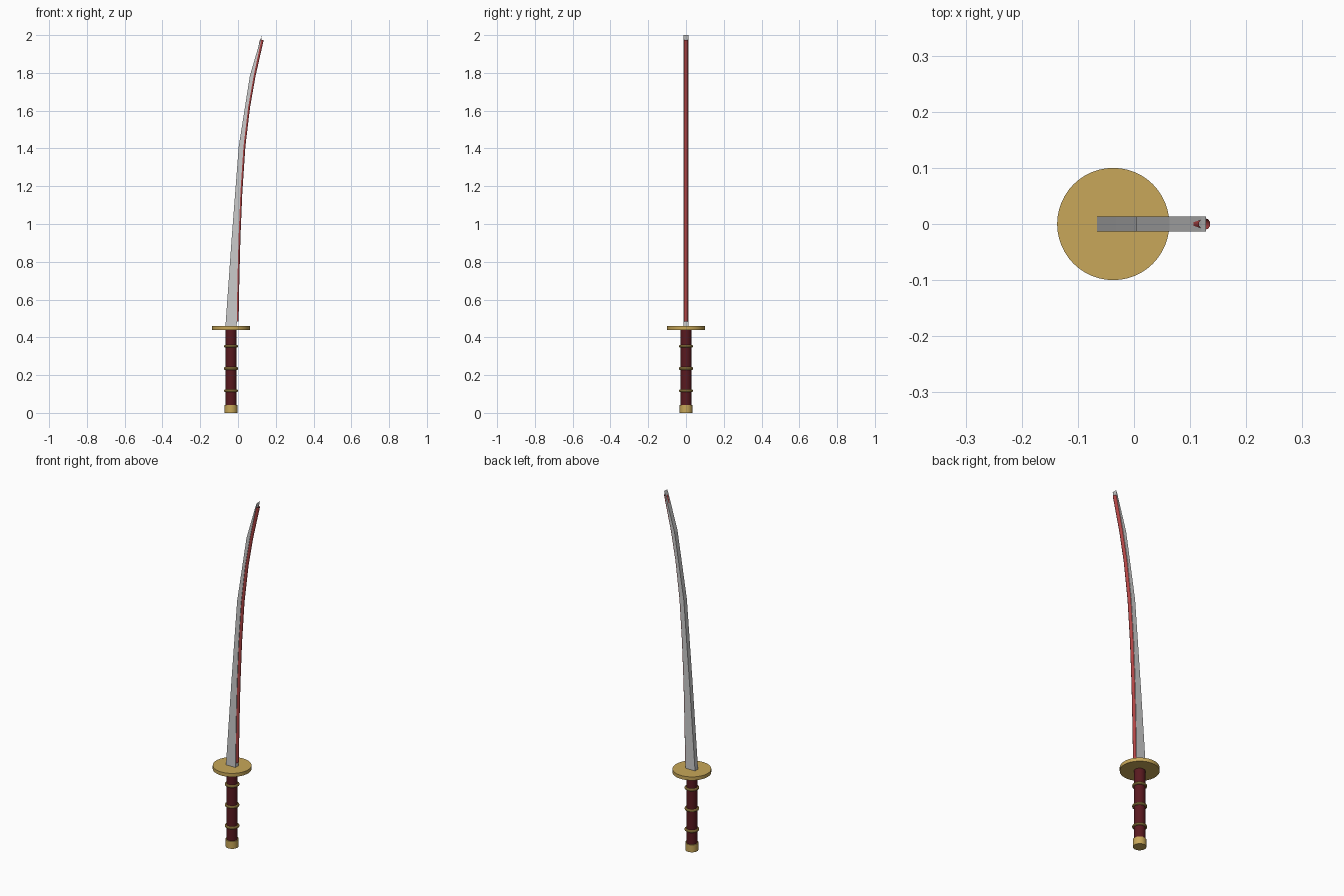
import bpy, bmesh, math

if "Cube" in bpy.data.objects:
    bpy.data.objects.remove(bpy.data.objects["Cube"])

HX = -0.037  # hilt axis


def material(name, col):
    m = bpy.data.materials.new(name)
    m.diffuse_color = (*col, 1)
    m.use_nodes = True
    m.node_tree.nodes["Principled BSDF"].inputs["Base Color"].default_value = m.diffuse_color
    return m


gold = material("gold", (0.58, 0.39, 0.10))
wrap = material("dark_red", (0.10, 0.010, 0.014))
red = material("red", (0.45, 0.06, 0.06))


def finish(ob, name, mat):
    ob.name = name
    ob.data.materials.append(mat)
    bpy.ops.object.shade_smooth_by_angle(angle=math.radians(35))


def cylinder(name, r, z0, z1, mat, n=32):
    bpy.ops.mesh.primitive_cylinder_add(vertices=n, radius=r, depth=z1 - z0,
                                        location=(HX, 0, (z0 + z1) / 2))
    finish(bpy.context.object, name, mat)


# hilt: pommel, grip, guard and rings
cylinder("pommel", 0.034, 0, 0.042, gold)
cylinder("grip", 0.029, 0.04, 0.442, wrap)
cylinder("guard", 0.1, 0.44, 0.46, gold, 48)
for i, z in enumerate((0.117, 0.235, 0.353)):
    bpy.ops.mesh.primitive_torus_add(major_radius=0.031, minor_radius=0.007,
                                     major_segments=32, minor_segments=10,
                                     location=(HX, 0, z))
    finish(bpy.context.object, f"grip_ring_{i + 1}", gold)

# blade: flat curved profile, back edge and cutting edge, given thickness
back = [(-0.067, 0.45), (-0.033, 0.93), (0.004, 1.41), (0.063, 1.785), (0.12, 1.98)]
edge = [(-0.007, 0.45), (-0.003, 0.70), (0.003, 0.93), (0.013, 1.17), (0.029, 1.41),
        (0.054, 1.62), (0.083, 1.785), (0.128, 2.0)]
bm = bmesh.new()
face = bm.faces.new([bm.verts.new((x, -0.0135, z)) for x, z in edge + back[::-1]])
ext = bmesh.ops.extrude_face_region(bm, geom=[face])
bmesh.ops.translate(bm, vec=(0, 0.027, 0),
                    verts=[v for v in ext["geom"] if isinstance(v, bmesh.types.BMVert)])
bmesh.ops.recalc_face_normals(bm, faces=bm.faces)
mesh = bpy.data.meshes.new("blade")
bm.to_mesh(mesh)
bm.free()
bpy.context.collection.objects.link(bpy.data.objects.new("blade", mesh))

# red rod running along the cutting edge
cu = bpy.data.curves.new("edge_rod", "CURVE")
cu.dimensions = "3D"
cu.bevel_depth = 0.0105
cu.bevel_resolution = 3
path = [(-0.007, 0.485)] + edge[1:-1] + [(0.126, 1.975)]
sp = cu.splines.new("POLY")
sp.points.add(len(path) - 1)
for p, (x, z) in zip(sp.points, path):
    p.co = (x, 0, z, 1)
cu.materials.append(red)
bpy.context.collection.objects.link(bpy.data.objects.new("edge_rod", cu))
